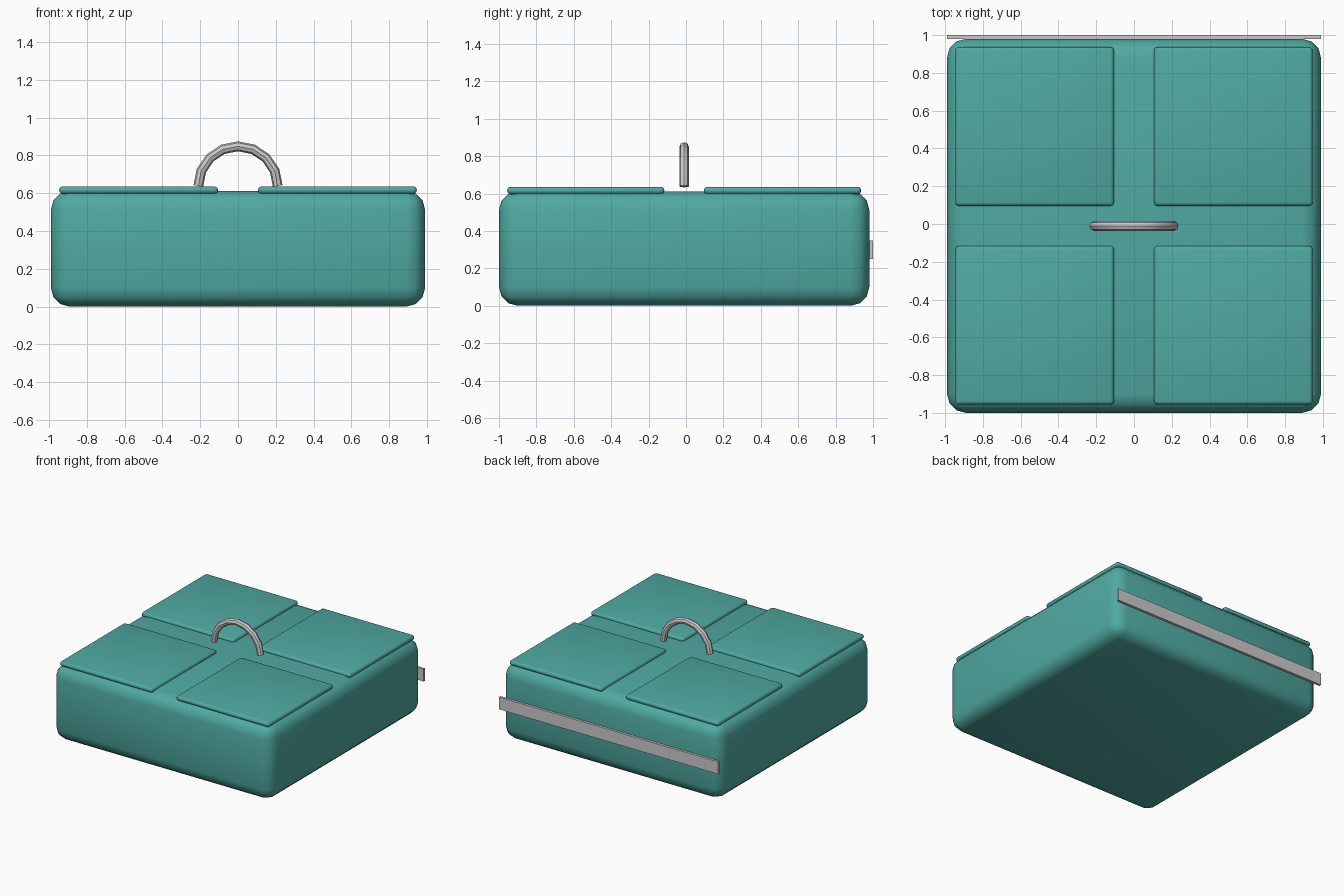
import bpy, math

if "Cube" in bpy.data.objects:
    bpy.data.objects.remove(bpy.data.objects["Cube"])

YC = -0.01  # depth centre of the case body

teal = bpy.data.materials.new("teal")
teal.diffuse_color = (0.08, 0.40, 0.36, 1)
teal.use_nodes = True
teal.node_tree.nodes["Principled BSDF"].inputs["Base Color"].default_value = teal.diffuse_color


def smooth(obj):
    bpy.ops.object.select_all(action='DESELECT')
    bpy.context.view_layer.objects.active = obj
    obj.select_set(True)
    bpy.ops.object.shade_smooth_by_angle(angle=math.radians(40))


def box(name, centre, size, bevel=0, mat=None):
    bpy.ops.mesh.primitive_cube_add(size=1, location=centre)
    obj = bpy.context.object
    obj.name = name
    obj.scale = size
    bpy.ops.object.transform_apply(location=False, rotation=False, scale=True)
    if bevel:
        mod = obj.modifiers.new("round_edges", 'BEVEL')
        mod.width = bevel
        mod.segments = 3
        bpy.ops.object.modifier_apply(modifier=mod.name)
        smooth(obj)
    if mat:
        obj.data.materials.append(mat)
    return obj


# Rounded case body
box("case_body", (0, YC, 0.306), (1.98, 1.98, 0.612), 0.1, teal)

# Four thin raised panels on the lid
for sx, side in ((-1, "left"), (1, "right")):
    for sy, end in ((-1, "front"), (1, "back")):
        box(f"lid_panel_{end}_{side}", (sx * 0.526, YC + sy * 0.526, 0.616),
            (0.84, 0.84, 0.04), 0.019, teal)

# Flat strip along the back
box("back_strip", (0, 0.99, 0.30), (1.98, 0.02, 0.10))

# Carry handle: half ring of eight segments with an eight-sided section
curve = bpy.data.curves.new("handle", 'CURVE')
curve.dimensions = '3D'
curve.bevel_depth = 0.026
curve.bevel_resolution = 2
curve.use_fill_caps = True
spline = curve.splines.new('POLY')
spline.points.add(8)
for i, p in enumerate(spline.points):
    a = math.pi * i / 8
    p.co = (0.21 * math.cos(a), YC, 0.638 + 0.21 * math.sin(a), 1)
handle = bpy.data.objects.new("handle", curve)
bpy.context.collection.objects.link(handle)
bpy.ops.object.select_all(action='DESELECT')
bpy.context.view_layer.objects.active = handle
handle.select_set(True)
bpy.ops.object.convert(target='MESH')
smooth(bpy.context.object)
